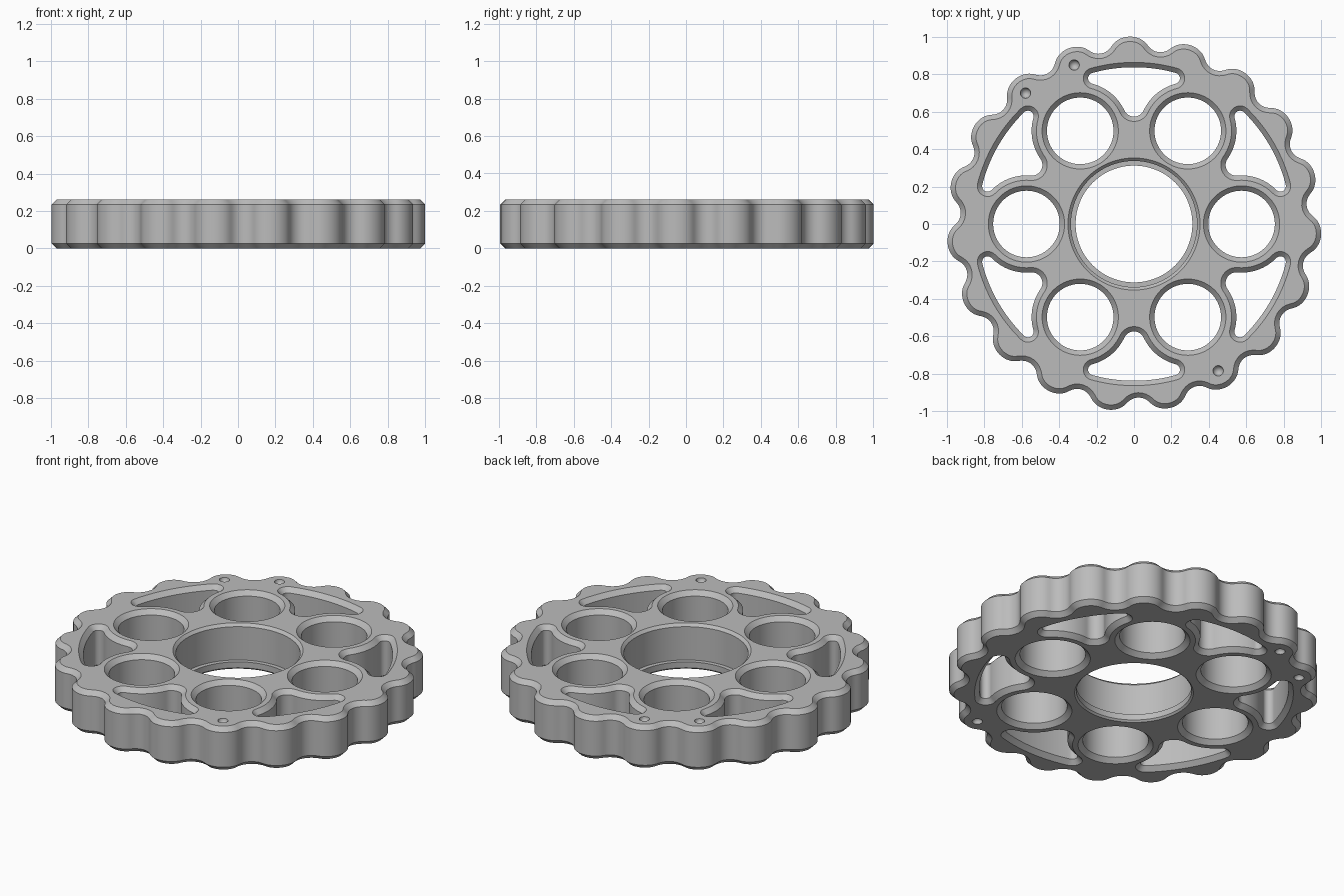
import bpy, bmesh, math
from math import pi, radians, cos, sin

cube = bpy.data.objects.get("Cube")
if cube:
    bpy.data.objects.remove(cube)

HEIGHT, CHAMFER = 0.26, 0.026
HOLE_ORBIT, HOLE_R = 0.575, 0.178
LOBES = 19


def polar(r, a):
    return complex(r * cos(a), r * sin(a))


def arc(centre, r, a0, a1, n):
    return [centre + polar(r, a0 + (a1 - a0) * i / n) for i in range(n + 1)]


def circle(centre, r, n=72):
    return arc(centre, r, 0, 2 * pi, n)[:-1]


def angle(p):
    return math.atan2(p.imag, p.real)


# Wavy rim: an epitrochoid offset inward by the roller radius
def rim(inset, orbit=1.035, ecc=0.037, roller=0.07):
    points, n = [], LOBES * 64
    for i in range(n):
        t = 2 * pi * i / n
        wave = polar(ecc, (LOBES + 1) * t)
        base = polar(orbit, t)
        normal = base + (LOBES + 1) * wave
        p = base + wave - normal / abs(normal) * (roller + inset)
        points.append(p * polar(1, radians(91.4)))
    return points


# Window outline around +y, grown by an offset and turned about the centre
def window(grow, turn):
    outer, fillet, tip, clear = 0.838, 0.03, 0.057, 0.26
    hole = polar(HOLE_ORBIT, pi / 3)
    # Corner fillet centre from its distances to the disc centre and the hole
    d = outer - fillet
    c = (d * d + HOLE_ORBIT ** 2 - (clear + fillet) ** 2) / (2 * d * HOLE_ORBIT)
    corner = polar(d, pi / 3 + math.acos(c))
    low = complex(0, hole.imag + math.sqrt((clear + tip) ** 2 - hole.real ** 2))
    a_corner, a_low = angle(corner - hole), angle(low - hole)
    half = arc(0, outer + grow, pi / 2, angle(corner), 16)
    half += arc(corner, fillet + grow, angle(corner), a_corner - pi, 14)[1:]
    half += arc(hole, clear - grow, a_corner, a_low, 24)[1:]
    half += arc(low, tip + grow, a_low - pi, -pi / 2, 10)[1:]
    full = half + [complex(-p.real, p.imag) for p in half[-2:0:-1]]
    return [p * polar(1, turn) for p in full]


bm = bmesh.new()
caps = {0: [], HEIGHT: []}


# Join a stack of matching outlines into a wall
def wall(rings, closed_end=False):
    stack = []
    for z, pts in rings:
        verts = [bm.verts.new((p.real, p.imag, z)) for p in pts]
        stack.append(verts)
    n = len(stack[0])
    for a, b in zip(stack, stack[1:]):
        for i in range(n):
            j = (i + 1) % n
            bm.faces.new((a[i], a[j], b[j], b[i]))
    if closed_end:
        bm.faces.new(stack[-1])
    for (z, _), verts in zip(rings, stack):
        if z in caps:
            caps[z] += [bm.edges.get((verts[i - 1], verts[i])) for i in range(n)]


# Wall chamfered at both faces; outline is a function of the offset
def chamfered(outline):
    wall([(0, outline(CHAMFER)), (CHAMFER, outline(0)),
          (HEIGHT - CHAMFER, outline(0)), (HEIGHT, outline(CHAMFER))])


chamfered(rim)

# Six round holes alternating with six windows
for k in range(6):
    centre = polar(HOLE_ORBIT, k * pi / 3)
    chamfered(lambda g: circle(centre, HOLE_R + g))
    chamfered(lambda g: window(g, k * pi / 3))

# Central bore with a retaining lip at the bottom
bore = [(0, 0.322), (0.01, 0.312), (0.045, 0.312), (0.045, 0.337),
        (HEIGHT - 0.016, 0.337), (HEIGHT, 0.353)]
wall([(z, circle(0, r, 128)) for z, r in bore])

# Timing dimples on both faces
for spot in (complex(-0.32, 0.85), complex(-0.58, 0.70), complex(0.45, -0.785)):
    for face, inward in ((0, 1), (HEIGHT, -1)):
        wall([(face + inward * 0.028 * sin(a), circle(spot, 0.028 * cos(a), 24))
              for a in (0, 0.4, 0.8, 1.2, 1.5)], closed_end=True)

# Flat faces between the rim and all openings
for edges in caps.values():
    bmesh.ops.triangle_fill(bm, edges=edges, use_beauty=True)
bmesh.ops.recalc_face_normals(bm, faces=bm.faces)

mesh = bpy.data.meshes.new("lobed_disc")
bm.to_mesh(mesh)
bm.free()
disc = bpy.data.objects.new("lobed_disc", mesh)
bpy.context.collection.objects.link(disc)

grey = bpy.data.materials.new("plain_grey")
grey.use_nodes = True
grey.diffuse_color = (0.5, 0.5, 0.5, 1)
grey.node_tree.nodes["Principled BSDF"].inputs["Base Color"].default_value = (0.5, 0.5, 0.5, 1)
mesh.materials.append(grey)

bpy.ops.object.select_all(action='DESELECT')
disc.select_set(True)
bpy.context.view_layer.objects.active = disc
bpy.ops.object.shade_smooth_by_angle(angle=radians(30))
